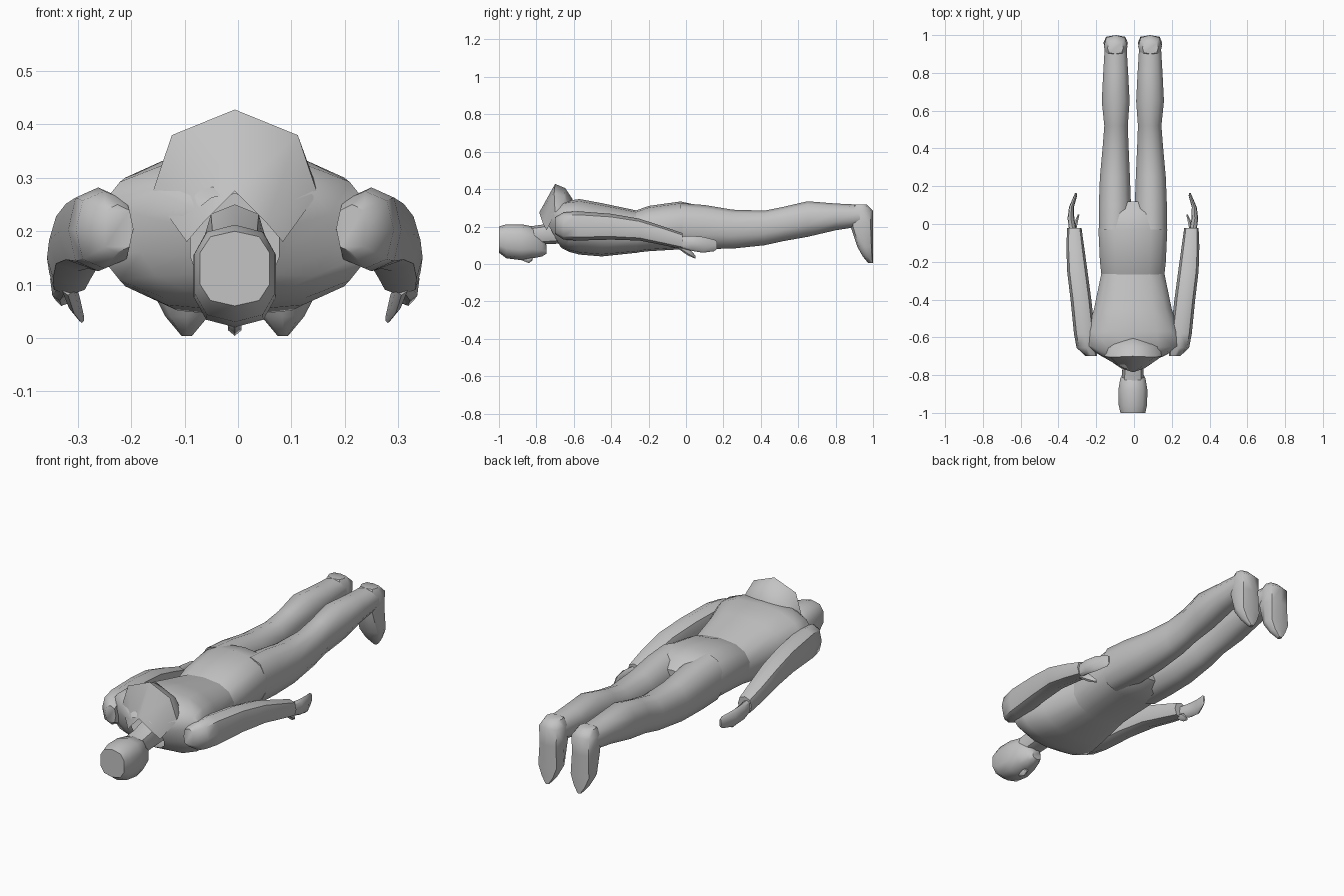
import bpy
import bmesh
from math import cos, sin, tau, radians

cube = bpy.data.objects.get("Cube")
if cube:
    bpy.data.objects.remove(cube)

grey = bpy.data.materials.new("plain grey")
grey.use_nodes = True
grey.diffuse_color = (0.55, 0.55, 0.55, 1)
grey.node_tree.nodes["Principled BSDF"].inputs["Base Color"].default_value = (0.55, 0.55, 0.55, 1)
AXIS = -0.006


def finish(name, bm, angle=50):
    bmesh.ops.recalc_face_normals(bm, faces=bm.faces)
    mesh = bpy.data.meshes.new(name)
    bm.to_mesh(mesh)
    bm.free()
    mesh.materials.append(grey)
    obj = bpy.data.objects.new(name, mesh)
    bpy.context.collection.objects.link(obj)
    bpy.ops.object.select_all(action="DESELECT")
    obj.select_set(True)
    bpy.context.view_layer.objects.active = obj
    bpy.ops.object.shade_smooth_by_angle(angle=radians(angle))
    return obj


def bend(v, power):
    return (1 if v > 0 else -1) * abs(v) ** power


def loft(name, rings, sides=10, power=0.85, side=1, upright=False, caps=True):
    """Skin rings of (position, x0, x1, low, high, tilt); upright runs along z."""
    bm = bmesh.new()
    loops = []
    for pos, x0, x1, low, high, *tilt in rings:
        loop = []
        for i in range(sides):
            a = tau * i / sides + tau / 4
            x = (x0 + x1) / 2 + (x1 - x0) / 2 * bend(cos(a), power)
            rise = (high - low) / 2 * bend(sin(a), power)
            across = (low + high) / 2 + rise
            along = pos + (tilt[0] * rise if tilt else 0)
            place = (across, along) if upright else (along, across)
            loop.append(bm.verts.new((AXIS + side * x, *place)))
        loops.append(loop)
    for a, b in zip(loops, loops[1:]):
        for i in range(sides):
            j = (i + 1) % sides
            bm.faces.new((a[i], a[j], b[j], b[i]))
    if caps:
        bm.faces.new(loops[0])
        bm.faces.new(loops[-1])
    return finish(name, bm)


def even(rings):
    return [(y, -w, w, low, high, *t) for y, w, low, high, *t in rings]


# Head, nose and neck
loft("head", even([(-1.0, .068, .06, .2), (-.96, .078, .03, .212), (-.88, .08, .02, .212),
                   (-.82, .07, .03, .2), (-.77, .045, .04, .15), (-.745, .025, .055, .1)]), power=.75)
loft("nose", even([(-.88, .006, .02, .05), (-.84, .014, .004, .05), (-.82, .01, .02, .05)]), 6)
loft("neck", even([(-.84, .06, .1, .2), (-.77, .056, .105, .21), (-.64, .06, .11, .25)]), 8)

# Jacket body, open at the neck
loft("torso", even([(-.72, .085, .09, .27, -.55), (-.685, .18, .08, .31, -.25),
                    (-.64, .262, .065, .335, -.1), (-.57, .25, .05, .347), (-.45, .21, .04, .325),
                    (-.26, .17, .06, .285)]), 14, .8, caps=False)

# Hood lying on the upper back
bm = bmesh.new()
strips = []
for half in ([(0, -.785, .275), (.06, -.765, .215), (.09, -.745, .18)],
             [(0, -.70, .428), (.118, -.705, .38), (.155, -.70, .27)],
             [(0, -.645, .405), (.11, -.65, .36), (.158, -.665, .27)],
             [(0, -.605, .345), (.1, -.635, .325), (.16, -.65, .27)]):
    line = [(-x, y, z) for x, y, z in half[:0:-1]] + half
    strips.append([bm.verts.new((AXIS + x, y, z)) for x, y, z in line])
for a, b in zip(strips, strips[1:]):
    for i in range(len(a) - 1):
        bm.faces.new((a[i], a[i + 1], b[i + 1], b[i]))
finish("hood", bm)

# Hips
loft("hips", even([(-.27, .17, .06, .285), (-.2, .178, .068, .31), (-.03, .186, .078, .334),
                   (.06, .17, .085, .315), (.12, .12, .12, .27)]), 14, .8)

for side, label in ((1, "left"), (-1, "right")):
    # Trouser leg
    loft(label + "_leg", [(-.03, .01, .184, .085, .325), (.1, .006, .184, .08, .315),
                          (.25, .012, .178, .082, .29), (.42, .02, .162, .1, .285),
                          (.52, .024, .154, .122, .305), (.65, .014, .168, .145, .335),
                          (.8, .022, .16, .18, .323), (.93, .03, .152, .2, .317)],
         power=.9, side=side)
    # Foot with its sole facing backwards and toe pointing down
    loft(label + "_foot", [(.318, .05, .135, .9, .965), (.285, .028, .154, .88, 1.0),
                           (.2, .032, .15, .88, 1.0), (.09, .026, .156, .917, 1.0),
                           (.04, .05, .13, .945, 1.0), (.004, .08, .1, .975, 1.0)],
         8, .7, side, upright=True)
    # Sleeve
    loft(label + "_arm", [(-.7, .19, .25, .16, .25), (-.655, .19, .298, .13, .275),
                          (-.58, .2, .312, .125, .282), (-.4, .22, .33, .13, .268),
                          (-.25, .24, .348, .125, .242), (-.12, .258, .352, .1, .2),
                          (-.02, .272, .348, .08, .165)], 8, .8, side)
    # Flat hand and thumb
    loft(label + "_hand", [(-.05, .295, .335, .09, .15), (.03, .31, .346, .07, .15),
                           (.09, .312, .338, .06, .145), (.15, .295, .312, .068, .13),
                           (.165, .298, .306, .08, .12)], 8, .75, side)
    loft(label + "_thumb", [(-.04, .3, .325, .08, .115), (.01, .29, .312, .045, .09),
                            (.05, .282, .292, .028, .045)], 6, .9, side)
